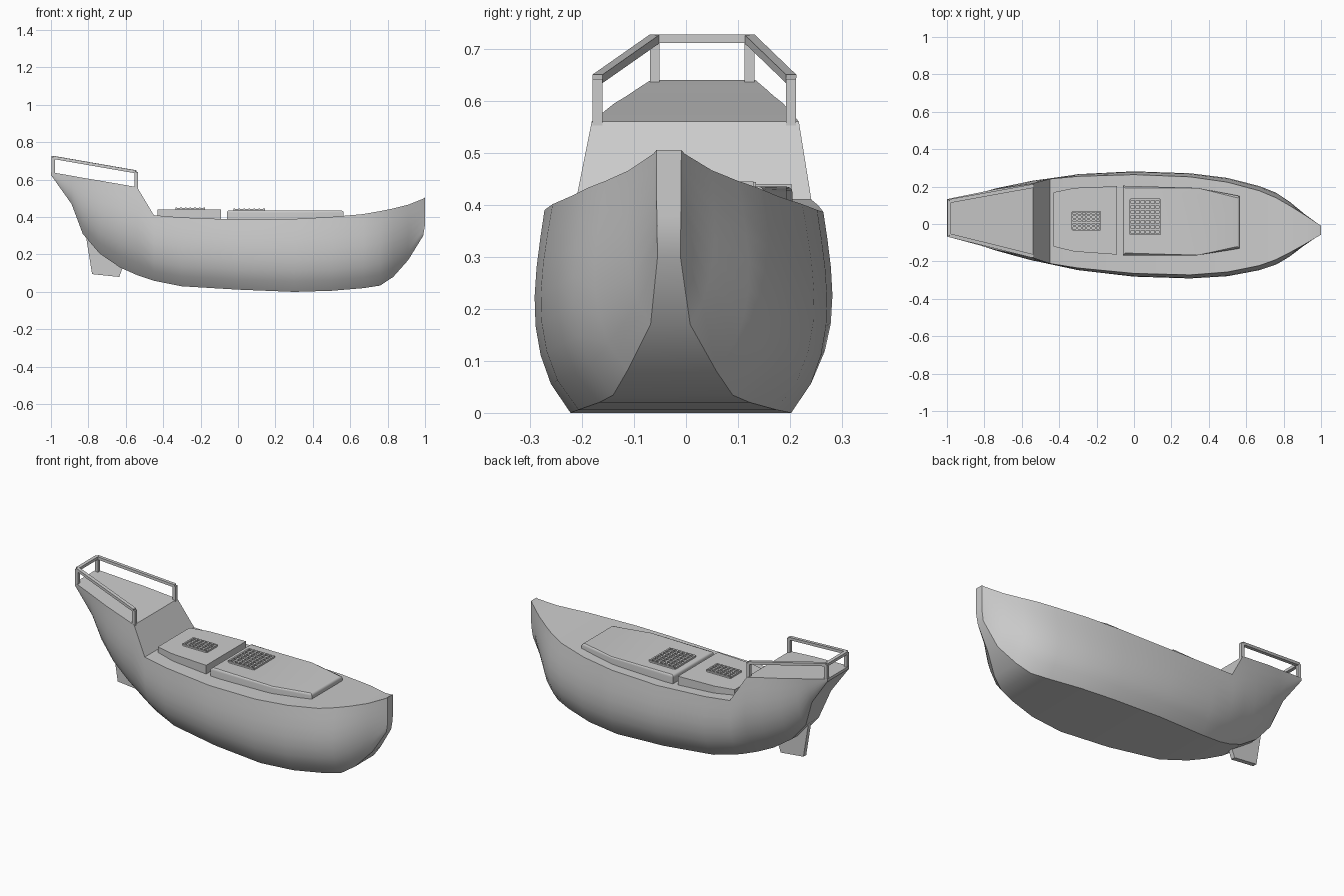
import bpy, bmesh, math
from mathutils import Vector

if "Cube" in bpy.data.objects:
    bpy.data.objects.remove(bpy.data.objects["Cube"])


def new_object(name, bm, smooth=None):
    bmesh.ops.recalc_face_normals(bm, faces=bm.faces)
    mesh = bpy.data.meshes.new(name)
    bm.to_mesh(mesh)
    bm.free()
    ob = bpy.data.objects.new(name, mesh)
    bpy.context.collection.objects.link(ob)
    if smooth:
        bpy.ops.object.select_all(action='DESELECT')
        ob.select_set(True)
        bpy.context.view_layer.objects.active = ob
        bpy.ops.object.shade_smooth_by_angle(angle=math.radians(smooth))
    return ob


def prism(name, pts, offset, bevel=0):
    """Extrude a flat outline by an offset vector."""
    bm = bmesh.new()
    a = [bm.verts.new(p) for p in pts]
    b = [bm.verts.new(Vector(p) + Vector(offset)) for p in pts]
    n = len(pts)
    bm.faces.new(a)
    top = bm.faces.new(b)
    for i in range(n):
        bm.faces.new((a[i], a[(i + 1) % n], b[(i + 1) % n], b[i]))
    if bevel:
        bmesh.ops.bevel(bm, geom=list(top.edges), offset=bevel, segments=3,
                        profile=0.5, affect='EDGES')
    return new_object(name, bm, 35 if bevel else None)


def bar(bm, p, q, w, h):
    """Square bar between two points, added to bm."""
    p, q = Vector(p), Vector(q)
    d = (q - p).normalized()
    side = d.cross(Vector((0, 0, 1)))
    side = Vector((0, 1, 0)) if side.length < 0.01 else side.normalized()
    up = side.cross(d).normalized()
    ends = [[bm.verts.new(c + side * sx * w / 2 + up * sz * h / 2)
             for sx, sz in ((-1, -1), (1, -1), (1, 1), (-1, 1))] for c in (p, q)]
    a, b = ends
    bm.faces.new(a)
    bm.faces.new(b[::-1])
    for i in range(4):
        bm.faces.new((a[i], a[(i + 1) % 4], b[(i + 1) % 4], b[i]))


# Hull stations: x, keel z, bottom half width, deck z, deck half width, side bulge
STATIONS = [
    (-1.0, .625, .100, .640, .100, 0),
    (-.89, .470, .088, .621, .126, .010),
    (-.83, .310, .060, .610, .140, .030),
    (-.74, .205, .062, .595, .162, .050),
    (-.63, .130, .075, .576, .182, .064),
    (-.54, .090, .098, .560, .199, .066),
    (-.45, .060, .125, .410, .226, .050),
    (-.30, .030, .165, .398, .245, .052),
    (0.00, .012, .202, .386, .264, .050),
    (0.30, .000, .212, .390, .262, .046),
    (0.50, .006, .190, .401, .240, .050),
    (0.67, .020, .145, .416, .200, .055),
    (0.76, .034, .115, .432, .165, .055),
    (0.83, .080, .086, .446, .127, .044),
    (0.91, .170, .038, .466, .080, .026),
    (0.99, .300, .022, .498, .030, .001),
    (1.00, .360, .023, .505, .024, 0),
]
ROWS = 7
bm = bmesh.new()
rings = []
for x, zk, wb, zd, wd, bulge in STATIONS:
    half = []
    for i in range(ROWS + 1):
        t = i / ROWS
        half.append((wb + (wd - wb) * t + bulge * math.sin(math.pi * t ** 0.75),
                     zk + (zd - zk) * t))
    ring = [(-w, z) for w, z in half[::-1]] + half
    rings.append([bm.verts.new((x, w - .033 * x, z)) for w, z in ring])
for a, b in zip(rings, rings[1:]):
    for i in range(len(a)):
        j = (i + 1) % len(a)
        bm.faces.new((a[i], a[j], b[j], b[i]))
bm.faces.new(rings[0])
bm.faces.new(rings[-1])
new_object("hull", bm, 32)


# Deck hatches
def hatch(name, outline, z0, z1, bevel=0):
    mid = lambda x: .018 - .015 * x
    pts = [(x, mid(x) - w, z0) for x, w in outline]
    pts += [(x, mid(x) + w, z0) for x, w in reversed(outline)]
    prism(name, pts, (0, 0, z1 - z0), bevel)


hatch("rear_hatch", [(-.43, .145), (-.32, .170), (-.09, .183)], .36, .440)
hatch("main_hatch", [(-.06, .186), (.34, .180), (.565, .140)], .36, .435, .012)


# Hatch grates made of crossing bars
def grate(name, x0, x1, y0, y1, z, nx, ny, t):
    bm = bmesh.new()
    for i in range(nx + 1):
        x = x0 + (x1 - x0) * i / nx
        bar(bm, (x, y0, z), (x, y1, z), t, .018)
    for i in range(ny + 1):
        y = y0 + (y1 - y0) * i / ny
        bar(bm, (x0, y, z), (x1, y, z), t, .016)
    new_object(name, bm)


grate("rear_grate", -.33, -.18, -.03, .065, .441, 6, 5, .009)
grate("main_grate", -.02, .14, -.055, .13, .436, 6, 7, .010)

# Stern railing
bm = bmesh.new()
feet = [(-.545, -.170, .55), (-.988, -.060, .62), (-.988, .122, .62), (-.545, .202, .55)]
tops = [(x, y, .642 if x > -.8 else .719) for x, y, z in feet]
for p, q in zip(feet, tops):
    bar(bm, p, q, .019, .019)
for p, q in zip(tops, tops[1:]):
    bar(bm, p, q, .020, .016)
new_object("stern_railing", bm)

# Rudder
prism("rudder", [(x, .012, z) for x, z in
                 ((-.815, .31), (-.78, .095), (-.635, .080), (-.605, .16), (-.66, .31))],
      (0, .026, 0))
